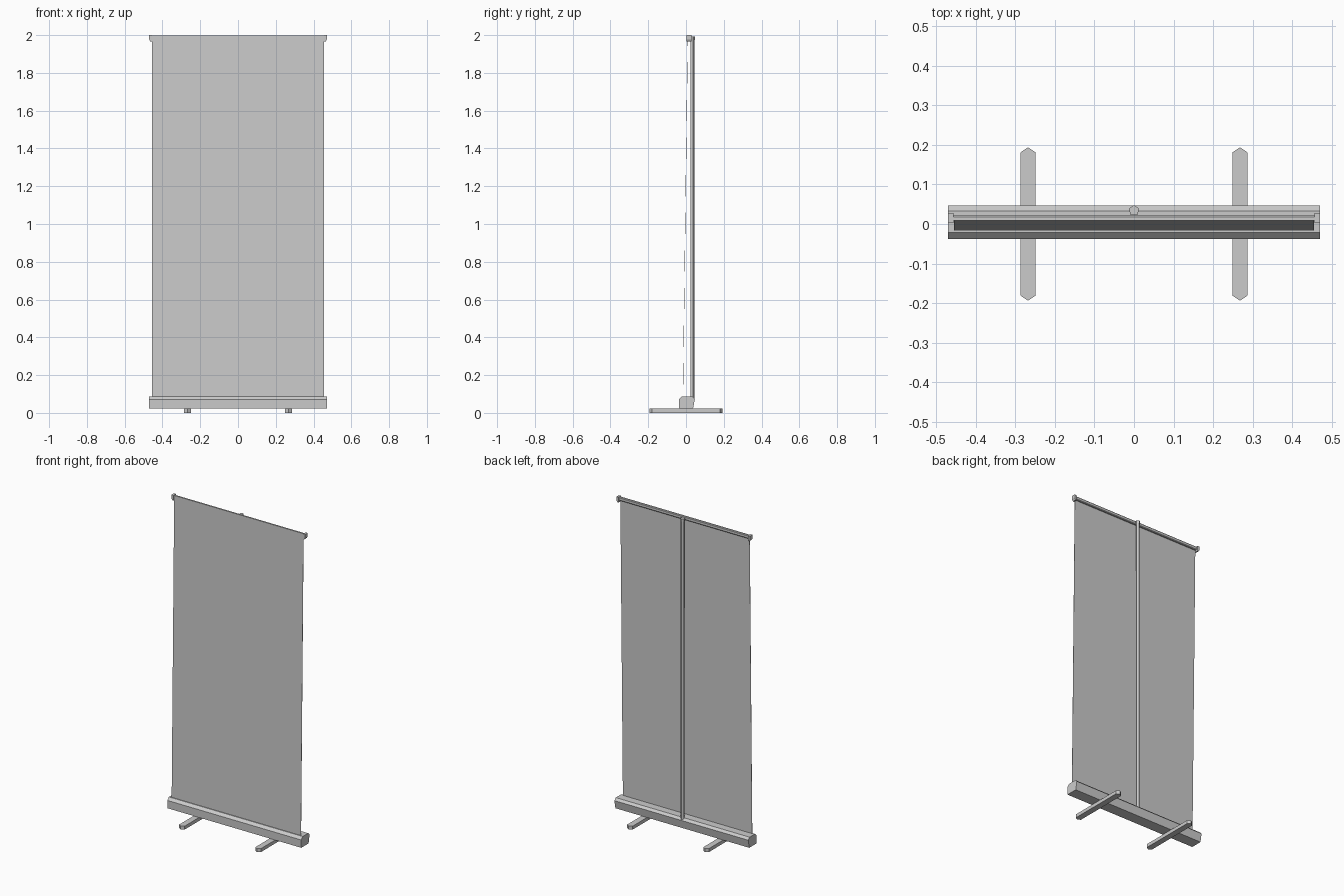
import bpy, bmesh, math
from mathutils import Vector

if "Cube" in bpy.data.objects:
    bpy.data.objects.remove(bpy.data.objects["Cube"])


def prism(name, points, offset):
    """Extrude a closed 3D outline along an offset vector."""
    bm = bmesh.new()
    off = Vector(offset)
    a = [bm.verts.new(Vector(p)) for p in points]
    b = [bm.verts.new(Vector(p) + off) for p in points]
    n = len(a)
    bm.faces.new(a)
    bm.faces.new(b[::-1])
    for i in range(n):
        j = (i + 1) % n
        bm.faces.new((a[i], b[i], b[j], a[j]))
    bmesh.ops.recalc_face_normals(bm, faces=bm.faces)
    mesh = bpy.data.meshes.new(name)
    bm.to_mesh(mesh)
    bm.free()
    obj = bpy.data.objects.new(name, mesh)
    bpy.context.collection.objects.link(obj)
    return obj


def along_x(name, profile, half):
    """Bar along x from a (y, z) profile."""
    return prism(name, [(-half, y, z) for y, z in profile], (2 * half, 0, 0))


def pentagon(radius, cy, z):
    angles = [math.pi / 2 + i * math.tau / 5 for i in range(5)]
    return [(radius * math.cos(t), cy + radius * math.sin(t), z) for t in angles]


# Base housing that holds the roll
along_x("base_housing", [(-0.037, 0.022), (-0.038, 0.072), (-0.022, 0.088),
                         (0.033, 0.088), (0.047, 0.074), (0.037, 0.022)], 0.471)

# Leaning banner sheet
along_x("banner_sheet", [(-0.017, 0.08), (-0.0155, 0.08),
                         (0.010, 1.998), (0.0085, 1.998)], 0.455)

# Top rail behind the sheet
along_x("top_rail", [(0.009, 1.976), (0.018, 1.976), (0.021, 1.98),
                     (0.021, 1.994), (0.018, 1.998), (0.009, 1.998)], 0.457)

# Feet and rail end caps on both sides
for side, s in (("left", -1), ("right", 1)):
    cx, w = s * 0.268, 0.019
    outline = [(-w, -0.181), (0, -0.194), (w, -0.181),
               (w, 0.181), (0, 0.194), (-w, 0.181)]
    prism(f"foot_{side}", [(cx + x, y, 0) for x, y in outline], (0, 0, 0.022))

    cap = [(0.456, 2.0), (0.471, 2.0), (0.471, 1.978), (0.464, 1.966), (0.456, 1.966)]
    prism(f"rail_end_cap_{side}", [(s * x, 0.003, z) for x, z in cap], (0, 0.025, 0))

# Five-sided support pole and its cap
prism("support_pole", pentagon(0.0115, 0.034, 0.065), (0, 0, 1.915))
prism("pole_cap", pentagon(0.014, 0.034, 1.974), (0, 0, 0.018))
